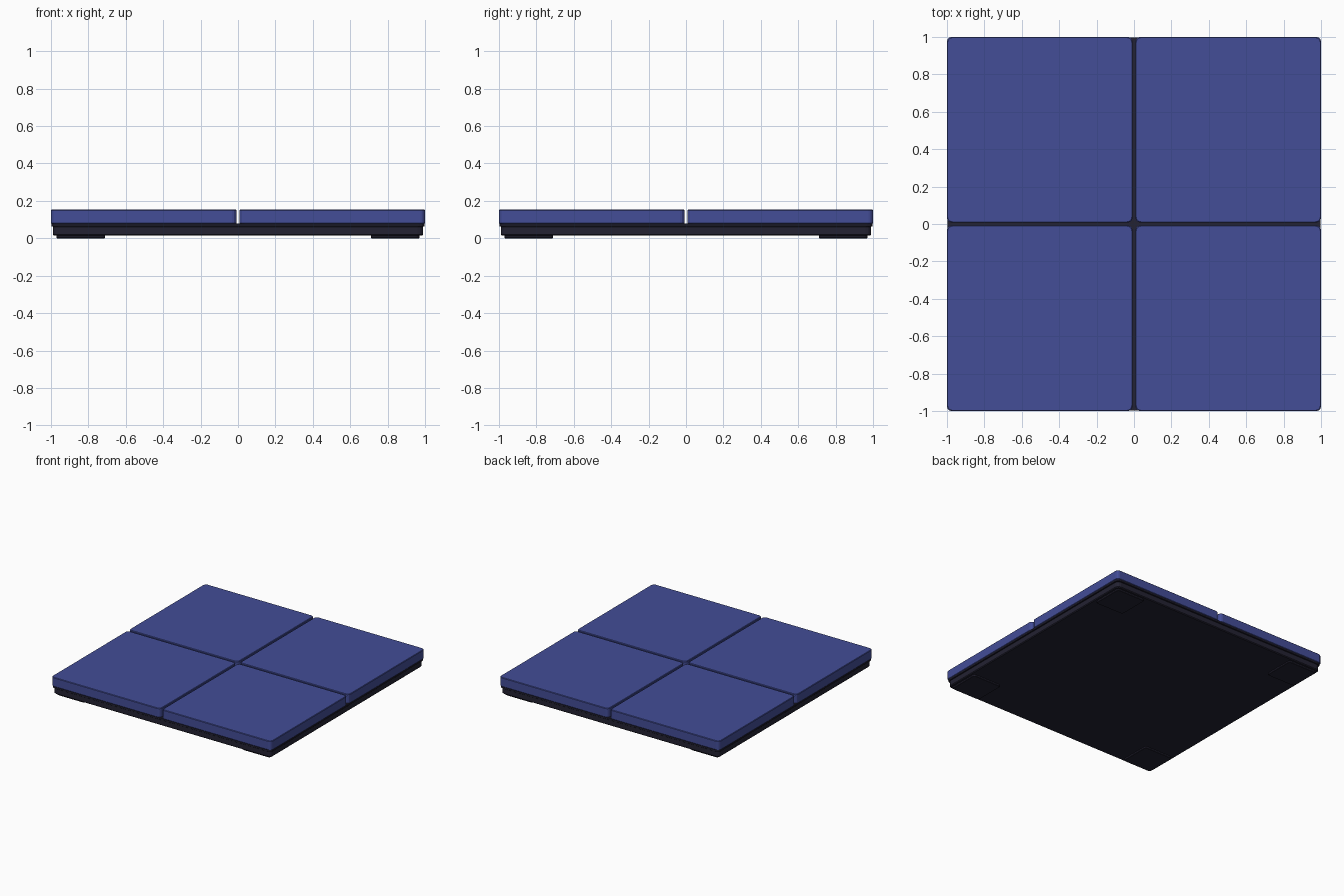
import bpy, bmesh, math

if "Cube" in bpy.data.objects:
    bpy.data.objects.remove(bpy.data.objects["Cube"])


def material(name, rgb):
    m = bpy.data.materials.new(name)
    m.diffuse_color = (*rgb, 1)
    m.use_nodes = True
    m.node_tree.nodes["Principled BSDF"].inputs["Base Color"].default_value = m.diffuse_color
    return m


BLUE = material("tile blue", (0.056, 0.074, 0.31))
DARK = material("base dark", (0.017, 0.016, 0.032))


def slab(name, cx, cy, half, z0, z1, mat, radius, bevel, segs=3):
    """Square slab with rounded vertical corners and a small edge bevel."""
    bm = bmesh.new()
    pts = []
    for q, (sx, sy) in enumerate([(1, 1), (-1, 1), (-1, -1), (1, -1)]):
        for i in range(segs + 1):
            a = math.pi / 2 * (q + i / segs)
            pts.append((cx + sx * (half - radius) + radius * math.cos(a),
                        cy + sy * (half - radius) + radius * math.sin(a)))
    rings = []
    for z, inset in ((z0, bevel), (z0 + bevel, 0), (z1 - bevel, 0), (z1, bevel)):
        k = (half - inset) / half
        rings.append([bm.verts.new((cx + (x - cx) * k, cy + (y - cy) * k, z)) for x, y in pts])
    n = len(pts)
    for a, b in zip(rings, rings[1:]):
        for i in range(n):
            bm.faces.new((a[i], a[(i + 1) % n], b[(i + 1) % n], b[i]))
    bm.faces.new(rings[0][::-1])
    bm.faces.new(rings[-1])
    me = bpy.data.meshes.new(name)
    bm.to_mesh(me)
    bm.free()
    me.materials.append(mat)
    ob = bpy.data.objects.new(name, me)
    bpy.context.collection.objects.link(ob)
    return ob


# base body and the slightly wider lip under the tiles
slab("base_body", 0, 0, 0.99, 0.014, 0.066, DARK, 0.03, 0.006)
slab("base_lip", 0, 0, 0.998, 0.063, 0.079, DARK, 0.03, 0.002)

# four tiles on top, one foot pad under each corner
for sx, sy, tag in ((-1, -1, "front_left"), (1, -1, "front_right"),
                    (-1, 1, "back_left"), (1, 1, "back_right")):
    slab("tile_" + tag, 0.504 * sx, 0.504 * sy, 0.496, 0.077, 0.153, BLUE, 0.025, 0.004)
    slab("foot_" + tag, 0.84 * sx, 0.84 * sy, 0.13, 0.0, 0.016, DARK, 0.02, 0.003)
